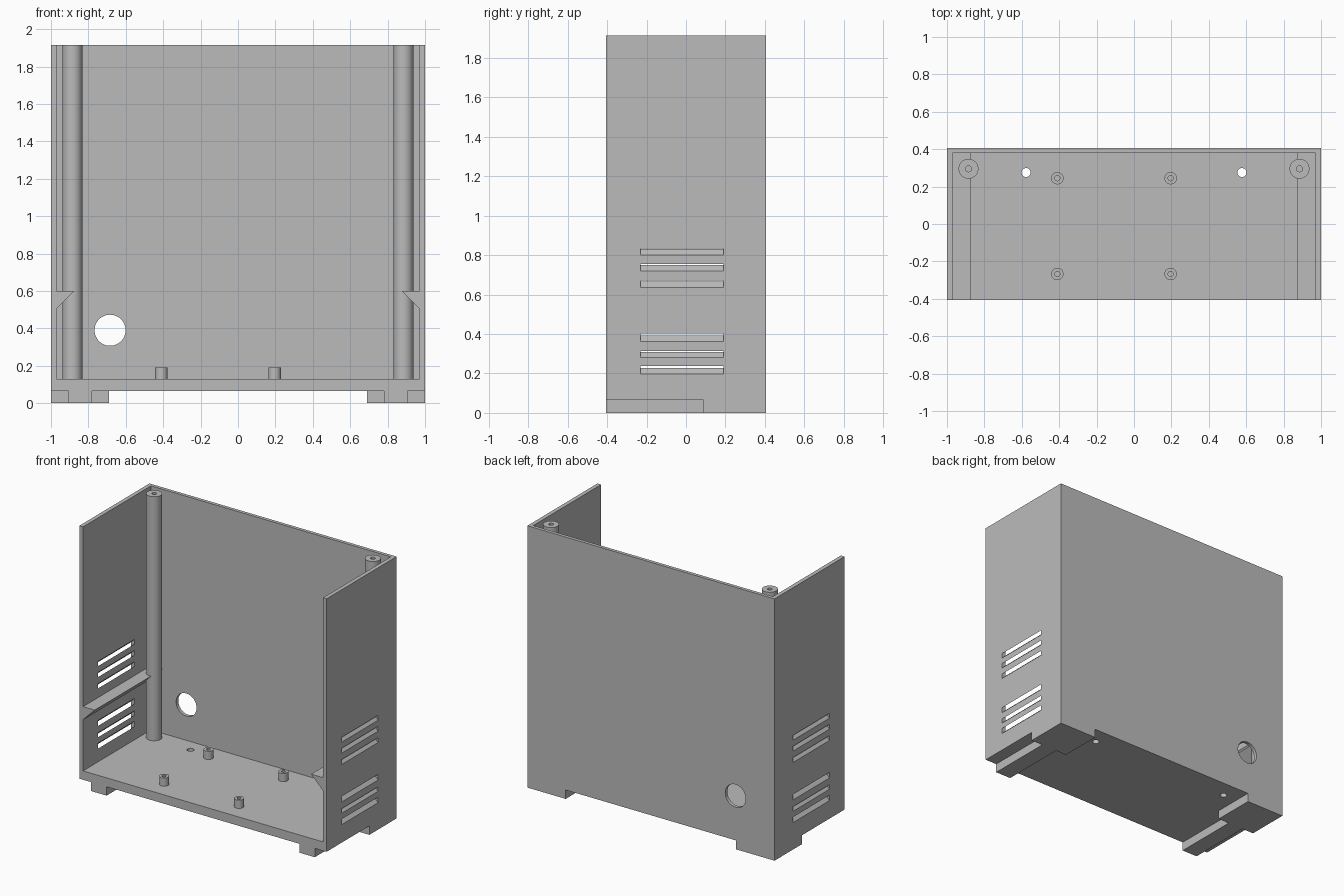
import bpy, bmesh
from math import radians, pi
from mathutils import Matrix, Vector

if "Cube" in bpy.data.objects:
    bpy.data.objects.remove(bpy.data.objects["Cube"], do_unlink=True)

X, Y = 1.0, 0.405           # outer half width and half depth
BASE, FLOOR, TOP = 0.065, 0.13, 1.915
IN_X, IN_Y = 0.97, 0.38     # inner faces of the side and back walls

grey = bpy.data.materials.new("plain_grey")
grey.use_nodes = True
grey.diffuse_color = (0.5, 0.5, 0.5, 1)
grey.node_tree.nodes["Principled BSDF"].inputs["Base Color"].default_value = grey.diffuse_color


def finish(name, bm, smooth=False):
    bmesh.ops.recalc_face_normals(bm, faces=bm.faces)
    mesh = bpy.data.meshes.new(name)
    bm.to_mesh(mesh)
    bm.free()
    mesh.materials.append(grey)
    ob = bpy.data.objects.new(name, mesh)
    bpy.context.collection.objects.link(ob)
    if smooth:
        activate(ob)
        bpy.ops.object.shade_smooth_by_angle(angle=radians(30))
    return ob


def activate(ob):
    bpy.ops.object.select_all(action='DESELECT')
    ob.select_set(True)
    bpy.context.view_layer.objects.active = ob


def prism(bm, points, vector):
    """Extrude a closed outline along a vector."""
    face = bm.faces.new([bm.verts.new(p) for p in points])
    new = bmesh.ops.extrude_face_region(bm, geom=[face], use_keep_orig=True)["geom"]
    verts = [g for g in new if isinstance(g, bmesh.types.BMVert)]
    bmesh.ops.translate(bm, verts=verts, vec=Vector(vector))


def box(bm, x0, x1, y0, y1, z0, z1):
    prism(bm, [(x0, y0, z0), (x1, y0, z0), (x1, y1, z0), (x0, y1, z0)], (0, 0, z1 - z0))


def cylinder(bm, radius, depth, matrix):
    bmesh.ops.create_cone(bm, cap_ends=True, segments=48, radius1=radius,
                          radius2=radius, depth=depth, matrix=matrix)


def pillar(name, x, y, radius, bore, top, bore_bottom):
    """Round pillar with a blind screw hole, turned from a profile."""
    bm = bmesh.new()
    profile = [(radius, FLOOR), (radius, top), (bore, top), (bore, bore_bottom), (0, bore_bottom)]
    verts = [bm.verts.new((r, 0, z)) for r, z in profile]
    edges = [bm.edges.new(pair) for pair in zip(verts, verts[1:])]
    bmesh.ops.spin(bm, geom=verts + edges, axis=(0, 0, 1), cent=(0, 0, 0),
                   angle=2 * pi, steps=40, use_merge=True)
    bmesh.ops.remove_doubles(bm, verts=bm.verts, dist=1e-5)
    bmesh.ops.translate(bm, verts=bm.verts, vec=(x, y, 0))
    return finish(name, bm, True)


def cut(target, cutter):
    mod = target.modifiers.new("cut", 'BOOLEAN')
    mod.operation, mod.solver, mod.object = 'DIFFERENCE', 'EXACT', cutter
    activate(target)
    bpy.ops.object.modifier_apply(modifier=mod.name)
    bpy.data.objects.remove(cutter, do_unlink=True)


# Case: block hollowed out from the front and top
bm = bmesh.new()
box(bm, -X, X, -Y, Y, BASE, TOP)
case = finish("case_shell", bm)
bm = bmesh.new()
box(bm, -IN_X, IN_X, -Y - 0.2, IN_Y, FLOOR, TOP + 0.2)
cut(case, finish("cavity_cutter", bm))

# Openings: slanted vents, cable hole, floor holes
bm = bmesh.new()
vents = [(0.80, 0.835), (0.72, 0.755), (0.637, 0.672), (0.363, 0.403), (0.28, 0.313), (0.197, 0.237)]
for side in (-1, 1):
    for low, high in vents:
        outer, inner = X + 0.01, IN_X - 0.01
        rise = outer - inner
        low, high = low - 0.01, high - 0.01
        prism(bm, [(side * outer, -0.23, low), (side * outer, -0.23, high),
                   (side * inner, -0.23, high + rise), (side * inner, -0.23, low + rise)], (0, 0.42, 0))
    cylinder(bm, 0.024, 0.2, Matrix.Translation((side * 0.577, 0.275, BASE)))
cylinder(bm, 0.083, 0.2, Matrix.Translation((-0.684, Y, 0.39)) @ Matrix.Rotation(pi / 2, 4, 'X'))
bmesh.ops.recalc_face_normals(bm, faces=bm.faces)
cut(case, finish("opening_cutter", bm))
activate(case)
bpy.ops.object.shade_smooth_by_angle(angle=radians(30))

for side, label in ((1, "left"), (-1, "right")):
    # Foot: wide at the back, narrow rail running to the front
    bm = bmesh.new()
    outline = [(X, Y), (0.69, Y), (0.69, 0.09), (0.78, 0.09), (0.78, -Y),
               (0.905, -Y), (0.905, 0.09), (X, 0.09)]
    prism(bm, [(side * x, y, 0) for x, y in outline], (0, 0, BASE))
    finish(label + "_foot", bm)

    # Wedge-shaped shelf ridge inside the side wall
    bm = bmesh.new()
    prism(bm, [(side * IN_X, -Y, 0.6), (side * 0.875, -Y, 0.6), (side * IN_X, -Y, 0.505)],
          (0, Y + IN_Y, 0))
    finish(label + "_shelf_ridge", bm)

    # Tall corner screw pillar
    pillar(label + "_corner_pillar", side * 0.885, 0.295, 0.053, 0.016, TOP, TOP - 0.15)

# Short mounting posts on the floor
for x, x_label in ((-0.41, "right"), (0.196, "left")):
    for y, y_label in ((0.245, "back"), (-0.267, "front")):
        pillar(f"{y_label}_{x_label}_mounting_post", x, y, 0.033, 0.014, 0.19, FLOOR)
